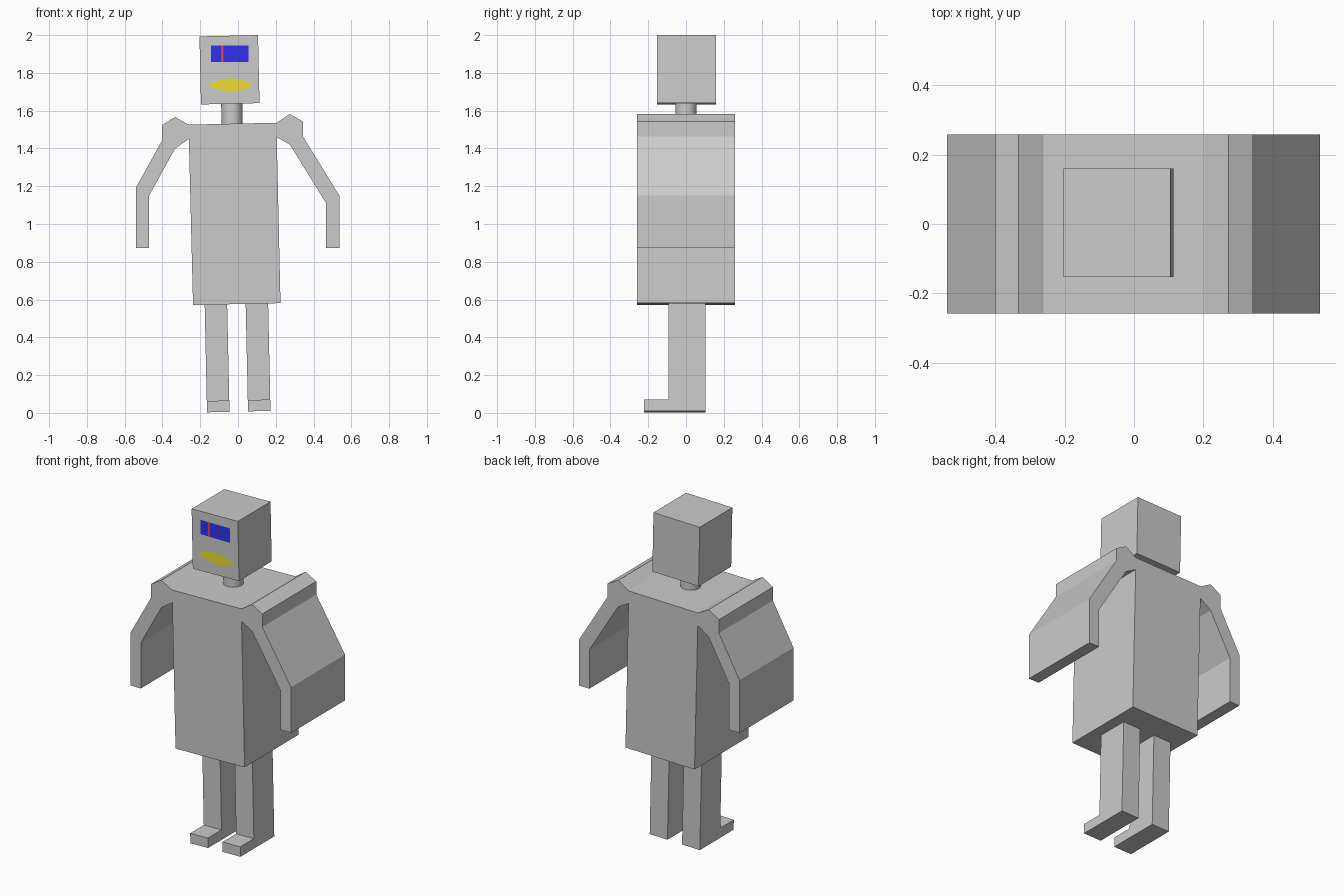
import bpy, bmesh
from math import radians, sin, cos, pi
from mathutils import Vector, Matrix

if "Cube" in bpy.data.objects:
    bpy.data.objects.remove(bpy.data.objects["Cube"])

TILT = radians(-1.25)  # the figure leans slightly to one side


def finish(name, bm, color=None):
    me = bpy.data.meshes.new(name)
    bm.to_mesh(me)
    bm.free()
    ob = bpy.data.objects.new(name, me)
    bpy.context.collection.objects.link(ob)
    if color:
        mat = bpy.data.materials.new(name + "_paint")
        mat.diffuse_color = (*color, 1)
        mat.use_nodes = True
        mat.node_tree.nodes["Principled BSDF"].inputs["Base Color"].default_value = mat.diffuse_color
        me.materials.append(mat)
    return ob


def extrude(name, outline, depth):
    """Face through 3D outline points, extruded along the depth vector."""
    bm = bmesh.new()
    face = bm.faces.new([bm.verts.new(p) for p in outline])
    geom = bmesh.ops.extrude_face_region(bm, geom=[face])["geom"]
    moved = [v for v in geom if isinstance(v, bmesh.types.BMVert)]
    bmesh.ops.translate(bm, verts=moved, vec=Vector(depth))
    bmesh.ops.recalc_face_normals(bm, faces=bm.faces)
    return finish(name, bm)


def sheet(name, outline, y, color):
    """Flat painted shape facing the front."""
    bm = bmesh.new()
    face = bm.faces.new([bm.verts.new((x, y, z)) for x, z in outline])
    face.normal_update()
    if face.normal.y > 0:
        face.normal_flip()
    return finish(name, bm, color)


def rect(x0, x1, z0, z1):
    return [(x0, z0), (x1, z0), (x1, z1), (x0, z1)]


# Torso and both arms: one front profile, extruded the full depth
left_arm = [(-0.26, 1.45), (-0.333, 1.40), (-0.471, 1.15), (-0.471, 0.873),
            (-0.54, 0.873), (-0.54, 1.193), (-0.402, 1.442), (-0.402, 1.524),
            (-0.333, 1.566), (-0.262, 1.526)]
right_arm = [(0.204, 1.536), (0.273, 1.582), (0.344, 1.543), (0.344, 1.463),
             (0.537, 1.15), (0.537, 0.873), (0.467, 0.873), (0.467, 1.109),
             (0.275, 1.42), (0.205, 1.46)]
hem = [(0.225, 0.581), (-0.238, 0.571)]
extrude("torso_and_arms", [(x, -0.2585, z) for x, z in left_arm + right_arm + hem],
        (0, 0.517, 0))

# Head
extrude("head", [(-0.196, -0.153, 1.633), (0.114, -0.153, 1.64),
                 (0.106, -0.153, 2.0), (-0.204, -0.153, 1.993)], (0, 0.313, 0))

# Neck
bpy.ops.mesh.primitive_cylinder_add(vertices=32, radius=0.056, depth=0.12,
                                    location=(-0.032, 0, 1.584), rotation=(0, TILT, 0))
bpy.context.object.name = "neck"
bpy.ops.object.shade_smooth_by_angle()

# Legs with feet: side profile extruded across, then leaned
leg = [(-0.222, 0), (0.102, 0), (0.102, 0.572), (-0.092, 0.572),
       (-0.092, 0.06), (-0.222, 0.06)]
for side, x, z in (("left", -0.164, 0.003), ("right", 0.053, 0.008)):
    ob = extrude(side + "_leg", [(0, y, h) for y, h in leg], (0.119, 0, 0))
    ob.data.transform(Matrix.Translation((x, 0, z)) @ Matrix.Rotation(TILT, 4, 'Y'))

# Face: visor, scanner bar and lens-shaped mouth
sheet("visor", rect(-0.143, 0.055, 1.857, 1.944), -0.155, (0.03, 0.03, 0.85))
sheet("scanner_bar", rect(-0.09, -0.077, 1.857, 1.944), -0.157, (0.85, 0.05, 0.05))
N = 12
upper = [(-0.04 + 0.121 * (2 * i / N - 1), 1.736 + 0.034 * (1 - (2 * i / N - 1) ** 2))
         for i in range(N + 1)]
lower = [(x, 2 * 1.736 - z) for x, z in reversed(upper[1:-1])]
sheet("mouth", upper + lower, -0.155, (0.87, 0.73, 0.03))
